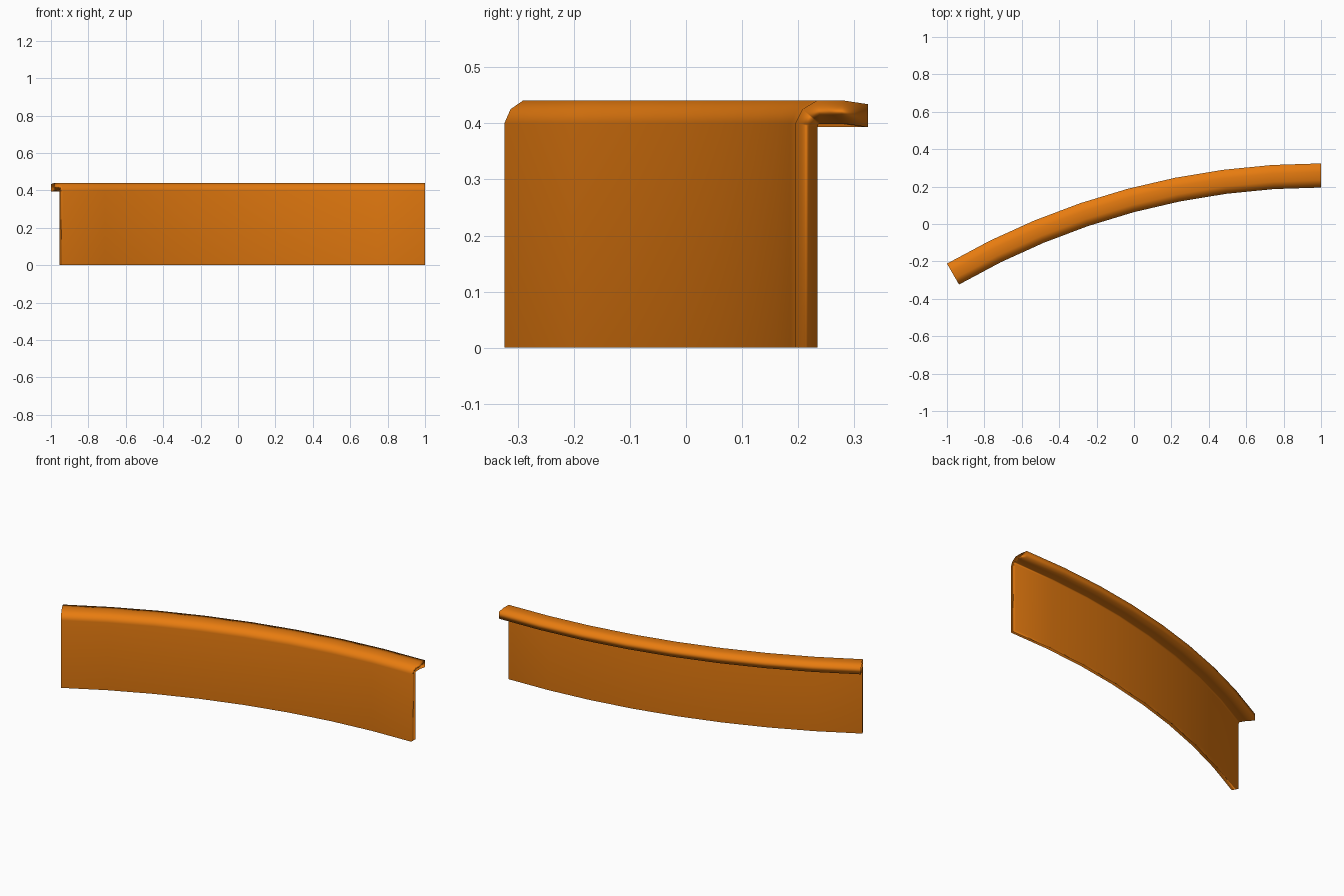
import bpy, bmesh, math

if "Cube" in bpy.data.objects:
    bpy.data.objects.remove(bpy.data.objects["Cube"])

SEGMENTS, SWEEP, RADIUS = 8, math.radians(30), 3.871
CENTRE_X, CENTRE_Y = 1.0, 0.324 - 4.0

# Wall-and-lip cross-section: (radial offset, height), front skin and back skin
front = [(0, 0), (0, 0.40), (0.0125, 0.425), (0.039, 0.441), (0.083, 0.441), (0.129, 0.434)]
back = [(0.039, 0), (0.039, 0.392), (0.0405, 0.398), (0.045, 0.40), (0.083, 0.40), (0.129, 0.393)]
profile = front + back[::-1]
n = len(profile)

# Sweep the section along a 30 degree arc
bm = bmesh.new()
rings = []
for i in range(SEGMENTS + 1):
    a = SWEEP * i / SEGMENTS
    rings.append([bm.verts.new((CENTRE_X - (RADIUS + r) * math.sin(a),
                                CENTRE_Y + (RADIUS + r) * math.cos(a), z))
                  for r, z in profile])
for a, b in zip(rings, rings[1:]):
    for j in range(n):
        k = (j + 1) % n
        bm.faces.new((a[j], a[k], b[k], b[j]))

# End caps as strips of quads between the two skins
for ring in (rings[0], rings[-1]):
    for j in range(len(front) - 1):
        bm.faces.new((ring[j], ring[j + 1], ring[n - 2 - j], ring[n - 1 - j]))
bmesh.ops.recalc_face_normals(bm, faces=bm.faces[:])
for f in bm.faces:
    f.smooth = True

mesh = bpy.data.meshes.new("curved_wall_with_lip")
bm.to_mesh(mesh)
bm.free()
wall = bpy.data.objects.new("curved_wall_with_lip", mesh)
bpy.context.collection.objects.link(wall)

# Large faces keep their own shading
wall.modifiers.new("weighted_normals", 'WEIGHTED_NORMAL')

# Orange paint
paint = bpy.data.materials.new("orange_paint")
paint.diffuse_color = (0.8, 0.2, 0.005, 1)
paint.use_nodes = True
paint.node_tree.nodes["Principled BSDF"].inputs["Base Color"].default_value = paint.diffuse_color
mesh.materials.append(paint)
